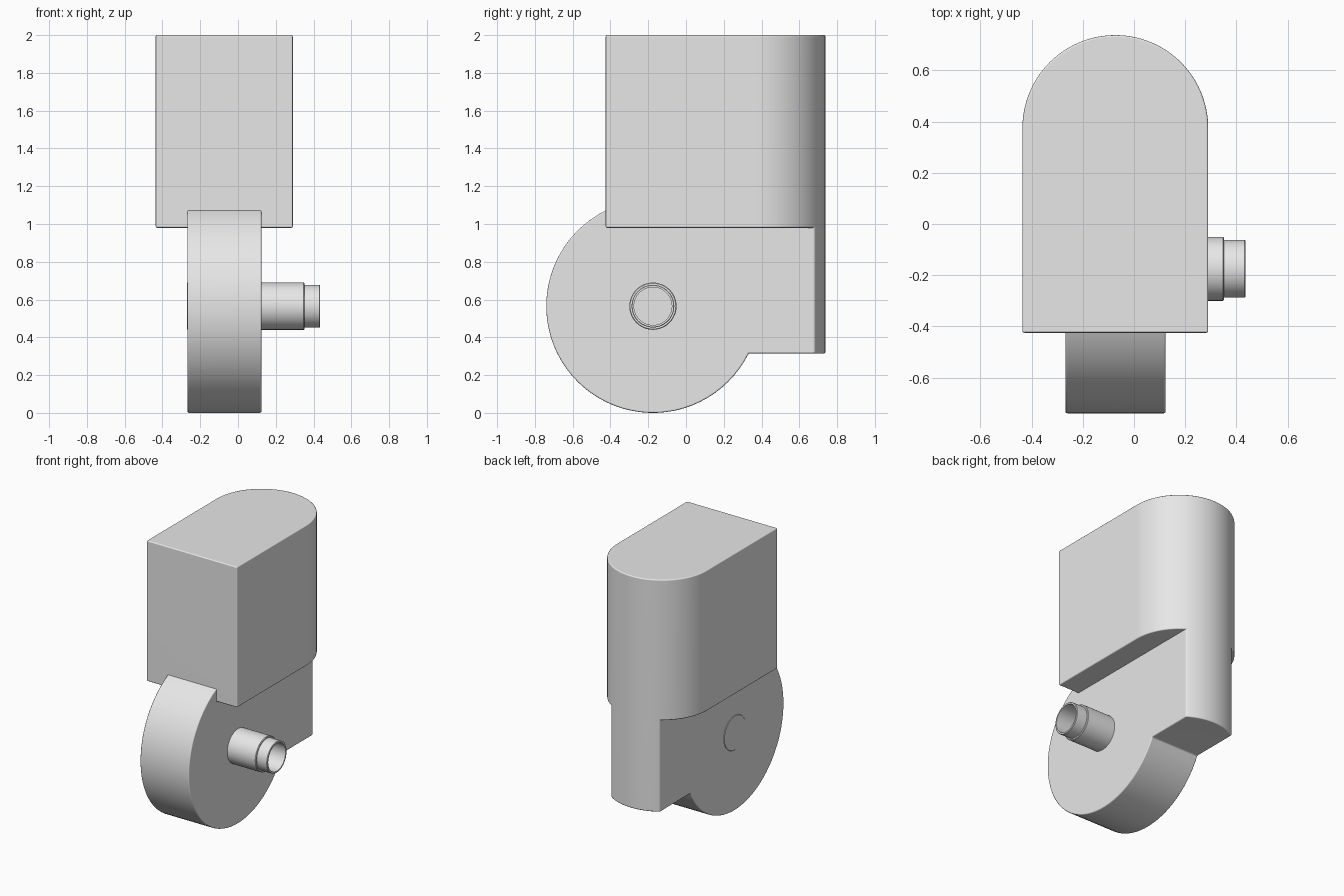
import bpy, bmesh, math

cube = bpy.data.objects.get("Cube")
if cube:
    bpy.data.objects.remove(cube, do_unlink=True)

grey = bpy.data.materials.new("plain grey")
grey.use_nodes = True
grey.diffuse_color = (0.8, 0.8, 0.8, 1)
grey.node_tree.nodes["Principled BSDF"].inputs["Base Color"].default_value = (0.8, 0.8, 0.8, 1)

CX, R, ARC_Y = -0.073, 0.363, 0.375      # plan of the upright block
WHEEL_Y, WHEEL_Z, WHEEL_R = -0.175, 0.565, 0.565


def to_object(name, bm):
    bmesh.ops.recalc_face_normals(bm, faces=bm.faces)
    mesh = bpy.data.meshes.new(name)
    bm.to_mesh(mesh)
    bm.free()
    mesh.materials.append(grey)
    obj = bpy.data.objects.new(name, mesh)
    bpy.context.collection.objects.link(obj)
    return obj


def prism(name, points, offset):
    """Extrude a closed outline of 3D points by an offset vector."""
    bm = bmesh.new()
    face = bm.faces.new([bm.verts.new(p) for p in points])
    ext = bmesh.ops.extrude_face_region(bm, geom=[face])
    bmesh.ops.translate(bm, vec=offset, verts=[v for v in ext["geom"] if isinstance(v, bmesh.types.BMVert)])
    return to_object(name, bm)


def activate(obj):
    bpy.ops.object.select_all(action="DESELECT")
    obj.select_set(True)
    bpy.context.view_layer.objects.active = obj


def finish(obj, bevel=0.0):
    """Round the edges slightly and shade smooth."""
    activate(obj)
    if bevel:
        mod = obj.modifiers.new("edge_round", "BEVEL")
        mod.width, mod.segments = bevel, 3
        mod.limit_method, mod.angle_limit = "ANGLE", math.radians(30)
        bpy.ops.object.modifier_apply(modifier=mod.name)
    bpy.ops.object.shade_smooth_by_angle(angle=math.radians(35))
    obj.modifiers.new("flat_normals", "WEIGHTED_NORMAL").keep_sharp = True


def plan(front_y, z):
    """D-shaped outline: square at the front, half round at the back."""
    arc = [(CX + R * math.cos(a), ARC_Y + R * math.sin(a), z)
           for a in (math.pi * i / 48 for i in range(49))]
    return arc + [(CX - R, front_y, z), (CX + R, front_y, z)]


# Upright block with a rounded back
block = prism("upright_block", plan(-0.425, 0.98), (0, 0, 1.02))
finish(block, 0.008)

# Wheel and heel in one side outline, with the heel trimmed to the rounded back
foot_z, top_z = 0.315, 1.0
a0 = math.asin((top_z - WHEEL_Z) / WHEEL_R)
a1 = 2 * math.pi + math.asin((foot_z - WHEEL_Z) / WHEEL_R)
side = [(-0.268, WHEEL_Y + WHEEL_R * math.cos(a), WHEEL_Z + WHEEL_R * math.sin(a))
        for a in (a0 + (a1 - a0) * i / 60 for i in range(61))]
side += [(-0.268, 0.9, foot_z), (-0.268, 0.9, top_z)]
wheel = prism("wheel_and_heel", side, (0.392, 0, 0))
trim = prism("heel_trim", plan(-1.2, -0.2), (0, 0, 1.6))
trim.hide_render = True
cut = wheel.modifiers.new("trim", "BOOLEAN")
cut.operation, cut.solver, cut.object = "INTERSECT", "EXACT", trim
activate(wheel)
bpy.ops.object.modifier_apply(modifier=cut.name)
bpy.data.objects.remove(trim, do_unlink=True)
finish(wheel, 0.008)

# Hollow stepped axle through the wheel: (x, radius)
profile = [(-0.271, 0), (-0.271, 0.122), (-0.268, 0.125), (0.348, 0.125), (0.352, 0.121),
           (0.352, 0.113), (0.432, 0.113), (0.435, 0.110), (0.435, 0.100), (0.13, 0.100), (0.13, 0)]
bm = bmesh.new()
verts = [bm.verts.new((x, WHEEL_Y, WHEEL_Z + r)) for x, r in profile]
edges = [bm.edges.new(pair) for pair in zip(verts, verts[1:])]
bmesh.ops.spin(bm, geom=verts + edges, cent=(0, WHEEL_Y, WHEEL_Z), axis=(1, 0, 0),
               angle=2 * math.pi, steps=48, use_duplicate=False)
bmesh.ops.remove_doubles(bm, verts=bm.verts, dist=0.0005)
axle = to_object("hollow_axle", bm)
finish(axle)
